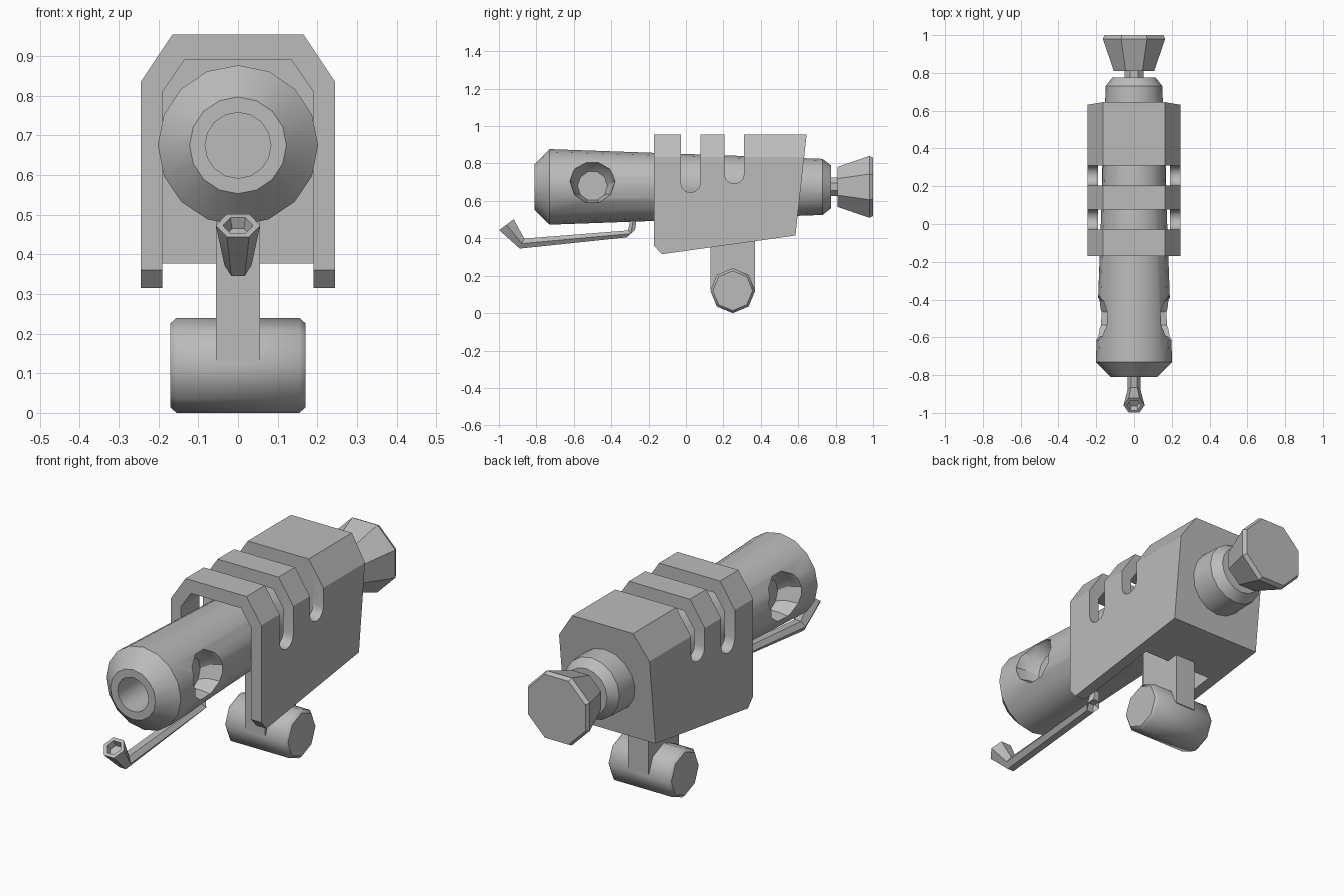
import bpy, bmesh, math
from mathutils import Vector

if "Cube" in bpy.data.objects:
    bpy.data.objects.remove(bpy.data.objects["Cube"], do_unlink=True)

X, Y, Z = Vector((1, 0, 0)), Vector((0, 1, 0)), Vector((0, 0, 1))
AXIS_Z = 0.675

gray = bpy.data.materials.new("plain gray")
gray.use_nodes = True
gray.diffuse_color = (0.5, 0.5, 0.5, 1)
gray.node_tree.nodes["Principled BSDF"].inputs["Base Color"].default_value = (0.5, 0.5, 0.5, 1)


def ring(center, radius, sides, u, v, flat=False):
    """Regular polygon around center in the plane of u and v."""
    shift = 0.5 if flat else 0
    angles = [math.tau * (i + shift) / sides for i in range(sides)]
    return [Vector(center) + radius * (u * math.cos(a) + v * math.sin(a)) for a in angles]


def make(name, bm):
    bmesh.ops.recalc_face_normals(bm, faces=bm.faces)
    mesh = bpy.data.meshes.new(name)
    bm.to_mesh(mesh)
    bm.free()
    mesh.materials.append(gray)
    obj = bpy.data.objects.new(name, mesh)
    bpy.context.collection.objects.link(obj)
    return obj


def loft(name, rings):
    """Closed solid through a row of matching rings."""
    bm = bmesh.new()
    rows = [[bm.verts.new(p) for p in r] for r in rings]
    n = len(rows[0])
    for a, b in zip(rows, rows[1:]):
        for i in range(n):
            j = (i + 1) % n
            bm.faces.new((a[i], a[j], b[j], b[i]))
    bm.faces.new(rows[0])
    bm.faces.new(rows[-1])
    return make(name, bm)


def lathe(name, profile, sides, flat=False):
    """Turn (y, radius) pairs around the barrel axis."""
    return loft(name, [ring((0, y, AXIS_Z), r, sides, X, Z, flat) for y, r in profile])


def cut(obj, cutters):
    for cutter in cutters:
        mod = obj.modifiers.new("cut", "BOOLEAN")
        mod.operation, mod.solver, mod.object = "DIFFERENCE", "EXACT", cutter
    bpy.context.view_layer.update()
    graph = bpy.context.evaluated_depsgraph_get()
    mesh = bpy.data.meshes.new_from_object(obj.evaluated_get(graph))
    obj.modifiers.clear()
    obj.data = mesh
    for cutter in cutters:
        bpy.data.objects.remove(cutter, do_unlink=True)


def smooth(obj, degrees=32):
    bpy.ops.object.select_all(action="DESELECT")
    obj.select_set(True)
    bpy.context.view_layer.objects.active = obj
    bpy.ops.object.shade_smooth_by_angle(angle=math.radians(degrees))


# Tapered barrel with a bore and a round pocket on each side
barrel = lathe("barrel", [(-0.3, 0.083), (-0.81, 0.083), (-0.81, 0.122),
                          (-0.73, 0.202), (0.73, 0.15), (0.775, 0.115)], 16)
pockets = []
for side in (-1, 1):
    steps = [(0.09, 0.08, 0.68), (0.13, 0.105, 0.7), (0.18, 0.12, 0.705), (0.3, 0.12, 0.705)]
    pockets.append(loft("pocket_cutter", [ring((side * x, -0.5, z), r, 10, Y, Z)
                                          for x, r, z in steps]))
cut(barrel, pockets)
smooth(barrel)

# Rear stem and eight-sided knob
scale = 1 / math.cos(math.pi / 8)
lathe("knob_stem", [(0.76, 0.05 * scale), (0.84, 0.05 * scale)], 8, True)
lathe("rear_knob", [(0.81, 0.107 * scale), (0.98, 0.165 * scale), (1.0, 0.155 * scale)], 8, True)

# Hood: side outline, chamfered top edges, open underneath at the front
side_outline = [(-0.17, 0.955), (0.645, 0.955), (0.585, 0.415), (-0.13, 0.315), (-0.17, 0.36)]
hood = loft("hood", [[Vector((x, y, z)) for y, z in side_outline] for x in (-0.245, 0.245)])
bm = bmesh.new()
bm.from_mesh(hood.data)
for side in (-1, 1):
    result = bmesh.ops.bisect_plane(bm, geom=bm.verts[:] + bm.edges[:] + bm.faces[:],
                                    plane_co=(side * 0.245, 0, 0.835),
                                    plane_no=(side * 0.12, 0, 0.08), clear_outer=True)
    rim = [e for e in result["geom_cut"] if isinstance(e, bmesh.types.BMEdge)]
    bmesh.ops.holes_fill(bm, edges=rim)
bmesh.ops.recalc_face_normals(bm, faces=bm.faces)
bm.to_mesh(hood.data)
bm.free()

half = [(0.19, 0.2), (0.19, 0.81), (0.135, 0.89)]
inner = half + [(-x, z) for x, z in reversed(half)]
cutters = [loft("cavity_cutter", [[Vector((x, y, z)) for x, z in inner] for y in (-0.4, 0.312)])]

# Two round-bottomed slots across the hood
for y, z in ((0.025, 0.697), (0.258, 0.745)):
    arc = [(y + 0.053 * math.cos(a), z + 0.053 * math.sin(a))
           for a in (math.pi * (1 + i / 6) for i in range(7))]
    slot = arc + [(y + 0.053, 1.1), (y - 0.053, 1.1)]
    cutters.append(loft("slot_cutter", [[Vector((x, py, pz)) for py, pz in slot]
                                        for x in (-0.4, 0.4)]))
cut(hood, cutters)
smooth(hood)

# Mounting post and cross roller
post = [(-0.055, 0.132), (0.055, 0.132), (0.055, 0.37), (-0.055, 0.37)]
loft("mount_post", [[Vector((x, y, z)) for x, y in post] for z in (0.13, 0.56)])
roller = loft("mount_roller", [ring((x, 0.25, 0.12), r, 8, Y, Z) for x, r in
                               ((-0.17, 0.106), (-0.155, 0.12), (0.155, 0.12), (0.17, 0.106))])
for face in roller.data.polygons:
    face.use_smooth = True
smooth(roller, 46)

# Bent six-sided pipe with a flared, hollow mouth
path = [(-0.278, 0.52, 0.018, Y), (-0.295, 0.425, 0.035, Vector((0, 0.75, -0.66))),
        (-0.877, 0.372, 0.034, Vector((0, 0.41, 0.91))),
        (-0.96, 0.473, 0.056, Vector((0, 0.8, 0.6))),
        (-0.96, 0.473, 0.038, Vector((0, 0.8, 0.6))),
        (-0.942, 0.449, 0.03, Vector((0, 0.8, 0.6)))]
# Keep the cross-section turning the same way along the bend
path[1] = path[1][:3] + (Vector((0, 0.75, 0.66)),)
pipe = loft("bent_pipe", [ring((0, y, z), r, 6, X, v) for y, z, r, v in path])
smooth(pipe, 25)
